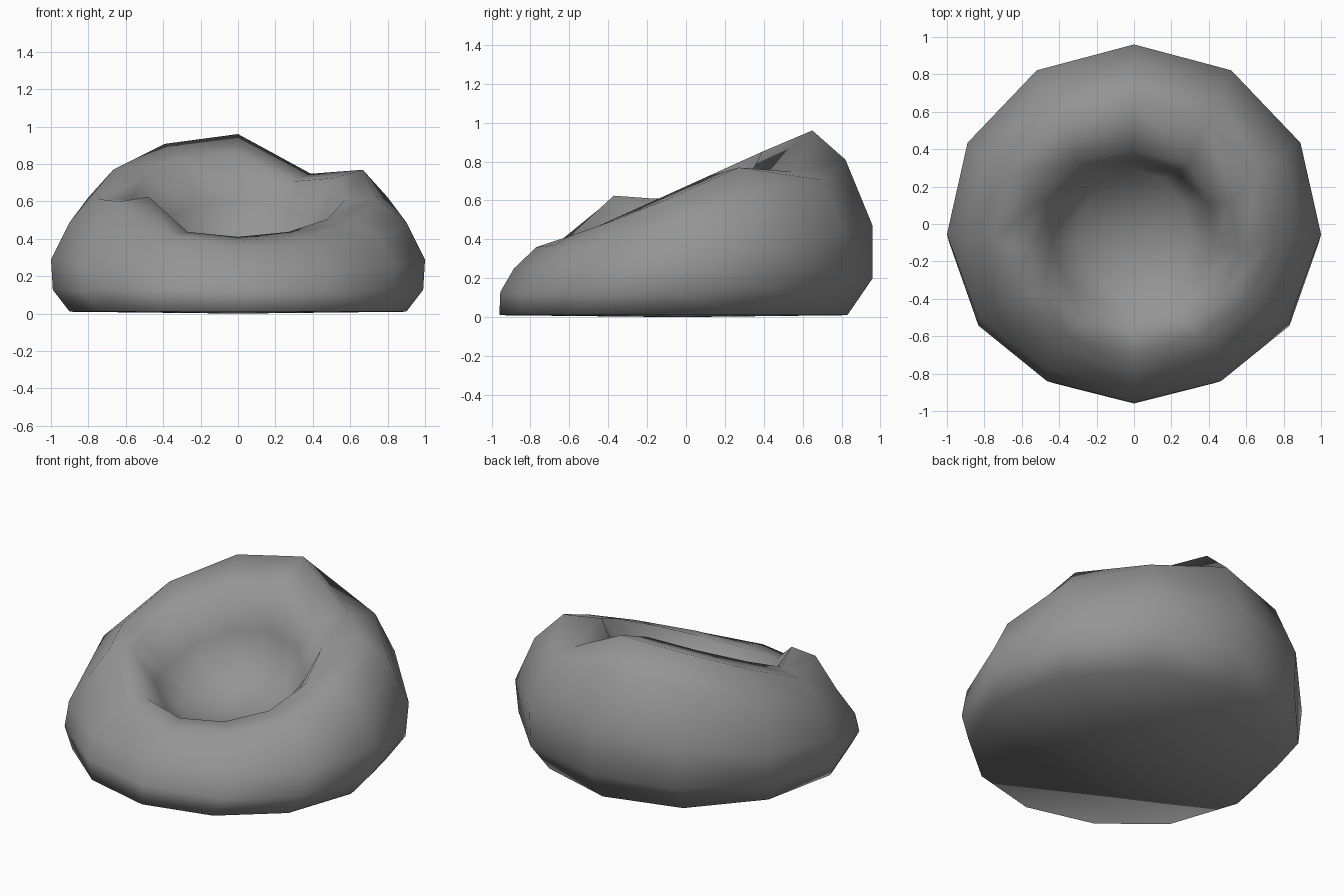
import bpy, bmesh

if "Cube" in bpy.data.objects:
    bpy.data.objects.remove(bpy.data.objects["Cube"])

# Twelve-sided outline, back to front, for the right half
half = [(0, 1.0), (0.52, 0.85), (0.89, 0.43), (1.0, -0.10),
        (0.84, -0.57), (0.47, -0.88), (0, -1.0)]
outline = half + [(-x, y) for x, y in half[-2:0:-1]]
N = len(outline)

# Rings: side x, back y, back z, side z, front y, front z
rings = [
    (0.90, 0.83, 0.01, 0.01, -0.96, 0.01),   # base edge
    (0.99, 0.96, 0.20, 0.13, -0.955, 0.13),
    (1.00, 0.96, 0.47, 0.30, -0.885, 0.25),
    (0.90, 0.82, 0.81, 0.51, -0.77, 0.36),
    (0.75, 0.65, 0.96, 0.64, -0.68, 0.39),   # rim
    (0.57, 0.39, 0.85, 0.63, -0.58, 0.41),   # inner lip
    (0.44, 0.34, 0.60, 0.44, -0.47, 0.33),   # seat wall
    (0.30, 0.30, 0.36, 0.30, -0.38, 0.27),   # seat hollow
]
# Uneven dents and bulges: (ring, side index) -> height change
dents = {(3, 1): -0.05, (4, 1): -0.16, (5, 1): -0.11,
         (4, 8): 0.11, (5, 8): 0.12, (6, 8): 0.05}

bm = bmesh.new()
loops = []
for r, (sx, yb, zb, zs, yf, zf) in enumerate(rings):
    loop = []
    for k, (px, t) in enumerate(outline):
        y = (yb + yf) / 2 + (yb - yf) / 2 * t
        z = zs + (zb - zf) / 2 * t + ((zb + zf) / 2 - zs) * t * t
        loop.append(bm.verts.new((sx * px, y, z + dents.get((r, k), 0))))
    loops.append(loop)

# Skin between rings
for a, b in zip(loops, loops[1:]):
    for k in range(N):
        j = (k + 1) % N
        bm.faces.new((a[k], a[j], b[j], b[k]))

# Close the base and the seat
for loop, centre in ((loops[0], (0, -0.04, 0)), (loops[-1], (0, -0.12, 0.255))):
    c = bm.verts.new(centre)
    for k in range(N):
        bm.faces.new((loop[k], loop[(k + 1) % N], c))

bmesh.ops.recalc_face_normals(bm, faces=bm.faces)
for f in bm.faces:
    f.smooth = True
mesh = bpy.data.meshes.new("beanbag_seat")
bm.to_mesh(mesh)
bm.free()

# Dark grey fabric
fabric = bpy.data.materials.new("dark_fabric")
fabric.diffuse_color = (0.3, 0.3, 0.3, 1)
fabric.use_nodes = True
fabric.node_tree.nodes["Principled BSDF"].inputs["Base Color"].default_value = fabric.diffuse_color
mesh.materials.append(fabric)
bpy.context.collection.objects.link(bpy.data.objects.new("beanbag_seat", mesh))
